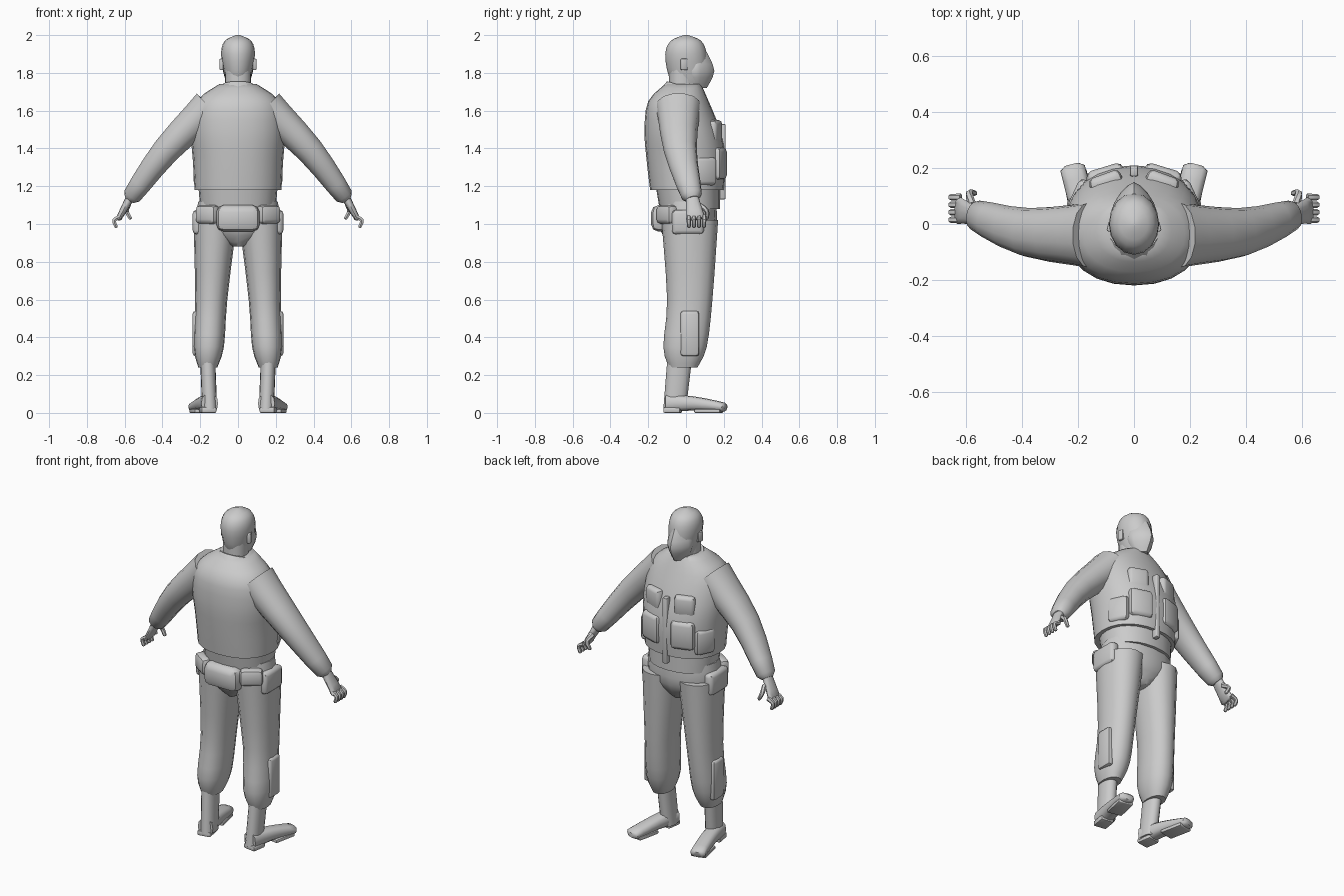
import bpy, bmesh, math
from mathutils import Vector, Matrix

cube = bpy.data.objects.get("Cube")
if cube:
    bpy.data.objects.remove(cube, do_unlink=True)

colour = (0.6, 0.6, 0.6, 1)
grey = bpy.data.materials.new("plain grey")
grey.use_nodes = True
grey.diffuse_color = colour
grey.node_tree.nodes["Principled BSDF"].inputs["Base Color"].default_value = colour


def finish(name, bm):
    """Turn a bmesh into a softly shaded object."""
    bmesh.ops.recalc_face_normals(bm, faces=bm.faces)
    mesh = bpy.data.meshes.new(name)
    bm.to_mesh(mesh)
    bm.free()
    mesh.materials.append(grey)
    obj = bpy.data.objects.new(name, mesh)
    bpy.context.collection.objects.link(obj)
    bpy.ops.object.select_all(action='DESELECT')
    obj.select_set(True)
    bpy.context.view_layer.objects.active = obj
    bpy.ops.object.shade_smooth_by_angle(angle=math.radians(45))
    return obj


def smooth(keys, steps=3):
    """Fill in a smooth run of values between key tuples."""
    keys = [Vector(key) for key in keys]
    padded = [keys[0], *keys, keys[-1]]
    result = []
    for before, start, end, after in zip(padded, padded[1:], padded[2:], padded[3:]):
        for step in range(steps):
            points = [start, start + (end - before) / 6, end - (after - start) / 6, end]
            while len(points) > 1:
                points = [p.lerp(q, step / steps) for p, q in zip(points, points[1:])]
            result.append(points[0])
    return result + [keys[-1]]


def loft(name, frames, sides, power):
    """Skin rounded sections, each given as centre and two half axes."""
    bm = bmesh.new()
    loops = []
    for centre, across, along in frames:
        loop = []
        for k in range(sides):
            angle = math.tau * k / sides
            c, s = (math.copysign(abs(f(angle)) ** (2 / power), f(angle)) for f in (math.cos, math.sin))
            loop.append(bm.verts.new(centre + across * c + along * s))
        loops.append(loop)
    for low, high in zip(loops, loops[1:]):
        for k in range(sides):
            bm.faces.new((low[k - 1], low[k], high[k], high[k - 1]))
    bm.faces.new(loops[0])
    bm.faces.new(loops[-1])
    return finish(name, bm)


def body(name, keys, x=(0, 0), sides=16, power=2.2, slope=0):
    """Upright form from sections of height, back, front and half width."""
    bottom, top = keys[0][0], keys[-1][0]
    frames = []
    for z, back, front, half in smooth(keys):
        middle = x[0] + (x[1] - x[0]) * (z - bottom) / (top - bottom)
        depth = (front - back) / 2
        frames.append((Vector((middle, (front + back) / 2, z)),
                       Vector((half, 0, 0)), Vector((0, depth, depth * slope))))
    return loft(name, frames, sides, power)


def tube(name, path, wide, thick, axis='Y', sides=12, power=2.2):
    """Tapering limb along a path, wide along the axis, with a rounded end."""
    points = smooth(path)
    last = len(points) - 1
    frames = []
    for i, point in enumerate(points):
        tangent = (points[min(i + 1, last)] - points[max(i - 1, 0)]).normalized()
        across = Vector((axis == 'X', axis == 'Y', 0))
        across = (across - tangent * across.dot(tangent)).normalized()
        taper = i / last
        frames.append((point, across * (wide[0] + (wide[1] - wide[0]) * taper),
                       tangent.cross(across) * (thick[0] + (thick[1] - thick[0]) * taper)))
    end, across, along = frames[-1]
    frames.append((end + tangent * along.length / 2, across * 0.6, along * 0.6))
    return loft(name, frames, sides, power)


def box(name, centre, size, turn=0, soft=0.25):
    """Padded box turned about z, its edges rounded by a share of its thickness."""
    bm = bmesh.new()
    bmesh.ops.create_cube(bm, size=1)
    bmesh.ops.scale(bm, vec=size, verts=bm.verts)
    bmesh.ops.bevel(bm, geom=bm.edges[:], offset=min(size) * soft, segments=2,
                    profile=0.5, affect='EDGES')
    bmesh.ops.rotate(bm, matrix=Matrix.Rotation(math.radians(turn), 3, 'Z'), verts=bm.verts)
    bmesh.ops.translate(bm, vec=centre, verts=bm.verts)
    return finish(name, bm)


# Jacket
body("jacket", [(1.18, -.19, .2, .23), (1.35, -.21, .21, .24), (1.5, -.22, .18, .25),
                (1.65, -.2, .12, .22), (1.74, -.11, .08, .1)], sides=24)
body("jacket_waistband", [(1.08, -.14, .18, .2), (1.2, -.16, .18, .21)], sides=24)
body("collar", [(1.66, -.15, .12, .14), (1.73, -.1, .07, .09)], slope=-.3)
box("front_placket", (0, .19, 1.33), (.03, .04, .4))

# Head
body("neck", [(1.65, -.09, .05, .07), (1.82, -.09, .05, .07)])
body("head", [(1.72, -.04, .08, .05), (1.78, -.09, .11, .07), (1.9, -.11, .11, .09),
              (1.97, -.08, .08, .07), (2, -.01, .01, .01)], power=2)
body("face", [(1.72, 0, .11, .04), (1.81, -.05, .15, .08), (1.91, 0, .11, .05)], power=1.4)

# Trouser seat and belt bag
body("trouser_seat", [(.88, -.08, .1, .03), (.98, -.14, .16, .21), (1.12, -.13, .16, .21)])
box("rear_belt_bag", (0, -.13, 1.03), (.23, .11, .14), soft=.35)

# Left limbs and fittings, mirrored below
paired = [
    body("trouser_leg", [(.24, -.09, .06, .05), (.35, -.12, .11, .08), (.6, -.1, .14, .085),
                         (1.02, -.13, .17, .115)], x=(.16, .12)),
    body("boot_shaft", [(.02, -.12, 0, .04), (.27, -.1, .03, .04)], x=(.15, .16)),
    tube("boot_foot", [(.15, -.1, .05), (.18, .04, .05), (.22, .2, .03)],
         (.045, .045), (.05, .025), axis='X', power=2.6),
    box("boot_heel", (.16, -.07, .015), (.08, .09, .03), turn=-9),
    box("boot_sole", (.2, .12, .01), (.09, .14, .02), turn=-12),
    box("hip_pocket", (.21, .01, 1.01), (.06, .17, .13), soft=.35),
    box("rear_side_bag", (.16, -.1, 1.05), (.13, .07, .1), turn=35, soft=.35),
    box("shin_pocket", (.22, .02, .42), (.04, .1, .24), soft=.4),
    tube("sleeve", [(.15, -.04, 1.62), (.38, -.03, 1.39), (.56, .03, 1.15)],
         (.12, .055), (.1, .05), sides=14),
    tube("palm", [(.56, .03, 1.16), (.63, .05, 1.03)], (.03, .05), (.025, .015)),
    tube("thumb", [(.58, .07, 1.1), (.59, .11, 1.07), (.57, .11, 1.03)],
         (.015, .01), (.015, .01), sides=6),
    box("upper_chest_pocket", (.1, .15, 1.49), (.12, .06, .12), turn=-20, soft=.35),
    box("lower_chest_pocket", (.1, .17, 1.32), (.14, .07, .17), turn=-17, soft=.35),
    box("side_pocket", (.19, .1, 1.28), (.06, .12, .15), turn=25, soft=.35),
    box("ear", (.085, -.01, 1.845), (.02, .035, .06), turn=14),
]
for finger in range(4):
    y = .015 + finger * .027
    paired.append(tube(f"finger_{finger}", [(.62, y, 1.04), (.655, y, 1.02), (.645, y, .985)],
                       (.013, .01), (.013, .01), sides=6))

# Right side
for left in paired:
    right = left.copy()
    right.data = left.data.copy()
    right.data.transform(Matrix.Scale(-1, 4, (1, 0, 0)))
    right.data.flip_normals()
    right.name = "right_" + left.name
    left.name = "left_" + left.name
    bpy.context.collection.objects.link(right)
